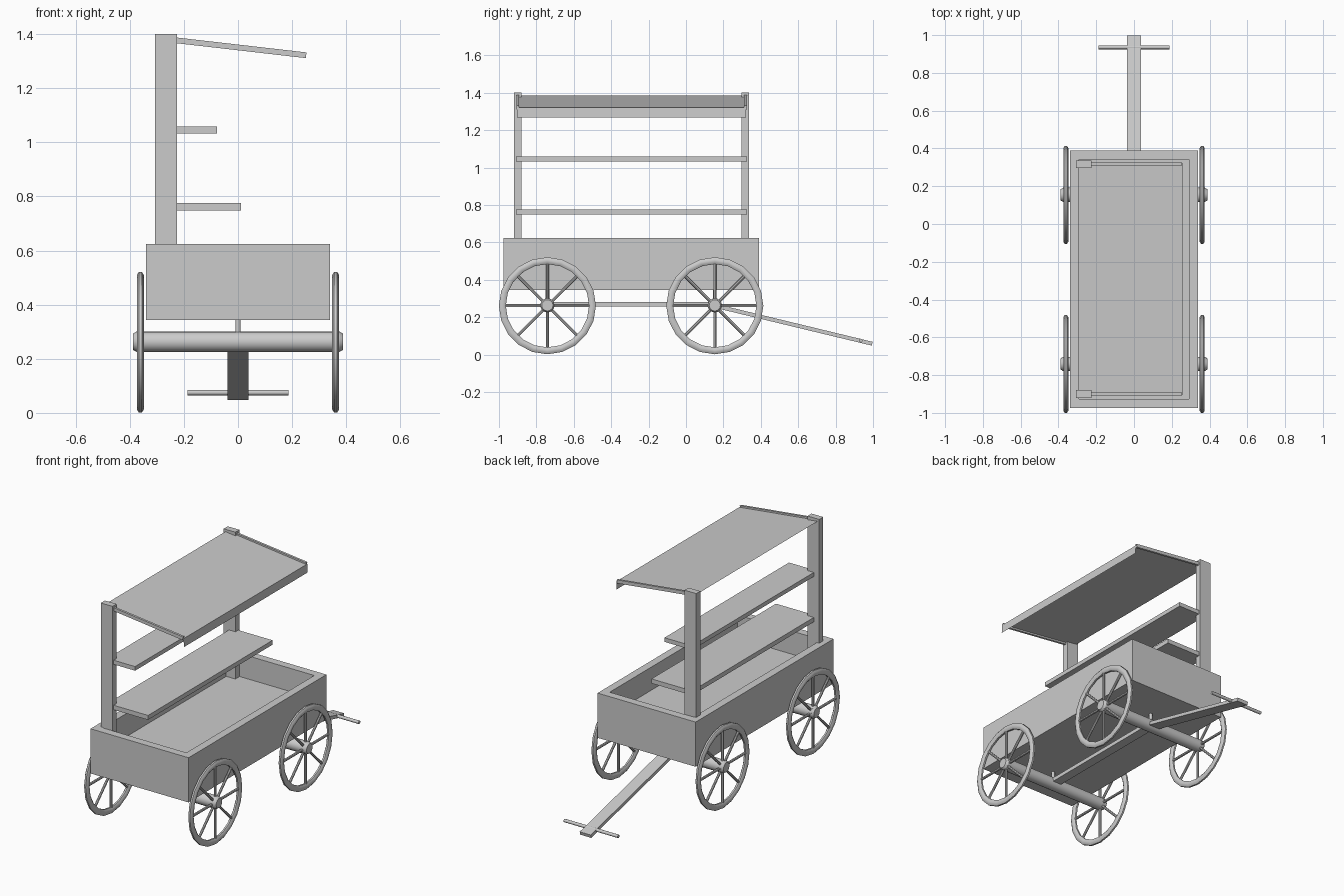
import bpy, bmesh, math
from mathutils import Vector, Matrix

if "Cube" in bpy.data.objects:
    bpy.data.objects.remove(bpy.data.objects["Cube"])


def finish(name, bm, smooth=False):
    bmesh.ops.recalc_face_normals(bm, faces=bm.faces)
    me = bpy.data.meshes.new(name)
    bm.to_mesh(me)
    bm.free()
    ob = bpy.data.objects.new(name, me)
    bpy.context.collection.objects.link(ob)
    if smooth:
        bpy.ops.object.select_all(action='DESELECT')
        ob.select_set(True)
        bpy.context.view_layer.objects.active = ob
        bpy.ops.object.shade_smooth_by_angle(angle=math.radians(40))
    return ob


def box(name, x, y, z):
    bm = bmesh.new()
    size = Matrix.Diagonal((x[1] - x[0], y[1] - y[0], z[1] - z[0], 1))
    mid = Matrix.Translation((sum(x) / 2, sum(y) / 2, sum(z) / 2))
    bmesh.ops.create_cube(bm, size=1, matrix=mid @ size)
    return finish(name, bm)


def prism(name, profile, axis, lo, hi):
    """Extrude a closed 2D profile along x (profile = y,z) or y (profile = x,z)."""
    bm = bmesh.new()
    place = (lambda a, b, t: (t, a, b)) if axis == 'x' else (lambda a, b, t: (a, t, b))
    f = bm.faces.new([bm.verts.new(place(a, b, lo)) for a, b in profile])
    ext = bmesh.ops.extrude_face_region(bm, geom=[f])
    verts = [v for v in ext['geom'] if isinstance(v, bmesh.types.BMVert)]
    bmesh.ops.translate(bm, verts=verts, vec=place(0, 0, hi - lo))
    return finish(name, bm)


def rod(bm, a, b, r1, r2=None, segs=16):
    a, b = Vector(a), Vector(b)
    rot = (b - a).to_track_quat('Z', 'Y').to_matrix().to_4x4()
    bmesh.ops.create_cone(bm, cap_ends=True, segments=segs, radius1=r1,
                          radius2=r1 if r2 is None else r2, depth=(b - a).length,
                          matrix=Matrix.Translation((a + b) / 2) @ rot)


def wheel(name, x, y, z):
    bm = bmesh.new()
    # rounded rim
    n, m, rings = 20, 8, []
    for i in range(n):
        a = 2 * math.pi * i / n
        ring = []
        for j in range(m):
            t = 2 * math.pi * (j + 0.5) / m
            r = 0.241 + 0.020 * math.cos(t)
            ring.append(bm.verts.new((x + 0.014 * math.sin(t),
                                      y + r * math.sin(a), z + r * math.cos(a))))
        rings.append(ring)
    for i in range(n):
        for j in range(m):
            p, q, k = rings[i], rings[(i + 1) % n], (j + 1) % m
            bm.faces.new((p[j], q[j], q[k], p[k]))
    # eight spokes
    for i in range(8):
        a = math.pi * i / 4
        d = Vector((0, math.sin(a), math.cos(a)))
        c = Vector((x, y, z))
        rod(bm, c + d * 0.02, c + d * 0.232, 0.008, segs=8)
    return finish(name, bm, True)


# Cart tub: solid block with a sunken floor
X, Y0, Y1, T = 0.34, -0.975, 0.39, 0.07
bm = bmesh.new()
bmesh.ops.create_cube(bm, size=1, matrix=Matrix.Translation((0, (Y0 + Y1) / 2, 0.484))
                      @ Matrix.Diagonal((2 * X, Y1 - Y0, 0.28, 1)))
top = max(bm.faces, key=lambda f: f.calc_center_median().z)
bmesh.ops.inset_region(bm, faces=[top], thickness=T)
ext = bmesh.ops.extrude_face_region(bm, geom=[top])
bmesh.ops.translate(bm, vec=(0, 0, -0.145),
                    verts=[v for v in ext['geom'] if isinstance(v, bmesh.types.BMVert)])
if top.is_valid:
    bmesh.ops.delete(bm, geom=[top], context='FACES_ONLY')
finish("cart_tub", bm)

# Posts and awning arms
for tag, y0, y1, a0, a1 in (("front", -0.92, -0.88, -0.907, -0.893),
                            ("rear", 0.297, 0.337, 0.311, 0.325)):
    box(tag + "_post", (-0.307, -0.226), (y0, y1), (0.48, 1.40))
    prism(tag + "_awning_arm", [(-0.296, 1.395), (-0.296, 1.374), (0.251, 1.311), (0.253, 1.332)],
          'y', a0, a1)

# Shelves
box("lower_shelf", (-0.27, 0.012), (-0.908, 0.325), (0.748, 0.776))
box("upper_shelf", (-0.27, -0.078), (-0.908, 0.325), (1.032, 1.058))

# Cloth awning with hanging front flap (thin sheet)
bm = bmesh.new()
rows = [[bm.verts.new((x, y, z)) for y in (-0.904, 0.322)]
        for x, z in ((-0.296, 1.385), (0.256, 1.321), (0.258, 1.268))]
for a, b in zip(rows, rows[1:]):
    bm.faces.new((a[0], b[0], b[1], a[1]))
finish("awning_cloth", bm)

# Axles with tapered hub caps, and four wheels
AZ = 0.263
for tag, y in (("front", -0.741), ("rear", 0.154)):
    bm = bmesh.new()
    rod(bm, (-0.375, y, AZ), (0.375, y, AZ), 0.038)
    for s in (-1, 1):
        rod(bm, (s * 0.374, y, AZ), (s * 0.388, y, AZ), 0.038, 0.030)
    finish(tag + "_axle", bm, True)
    for side, x in (("left", -0.361), ("right", 0.361)):
        wheel(f"{tag}_{side}_wheel", x, y, AZ - 0.002)

# Beam between axles, and upright pins to the tub
box("under_beam", (-0.03, 0.03), (-0.741, 0.154), (0.256, 0.28))
bm = bmesh.new()
for y in (-0.741, 0.154):
    rod(bm, (0, y, 0.27), (0, y, 0.36), 0.010, segs=12)
finish("axle_pins", bm, True)

# Pulling tongue and cross handle
prism("tongue", [(0.154, 0.272), (0.150, 0.251), (0.993, 0.048), (0.998, 0.068)],
      'x', -0.038, 0.038)
bm = bmesh.new()
rod(bm, (-0.187, 0.935, 0.075), (0.187, 0.935, 0.075), 0.010, segs=12)
finish("tongue_handle", bm, True)
